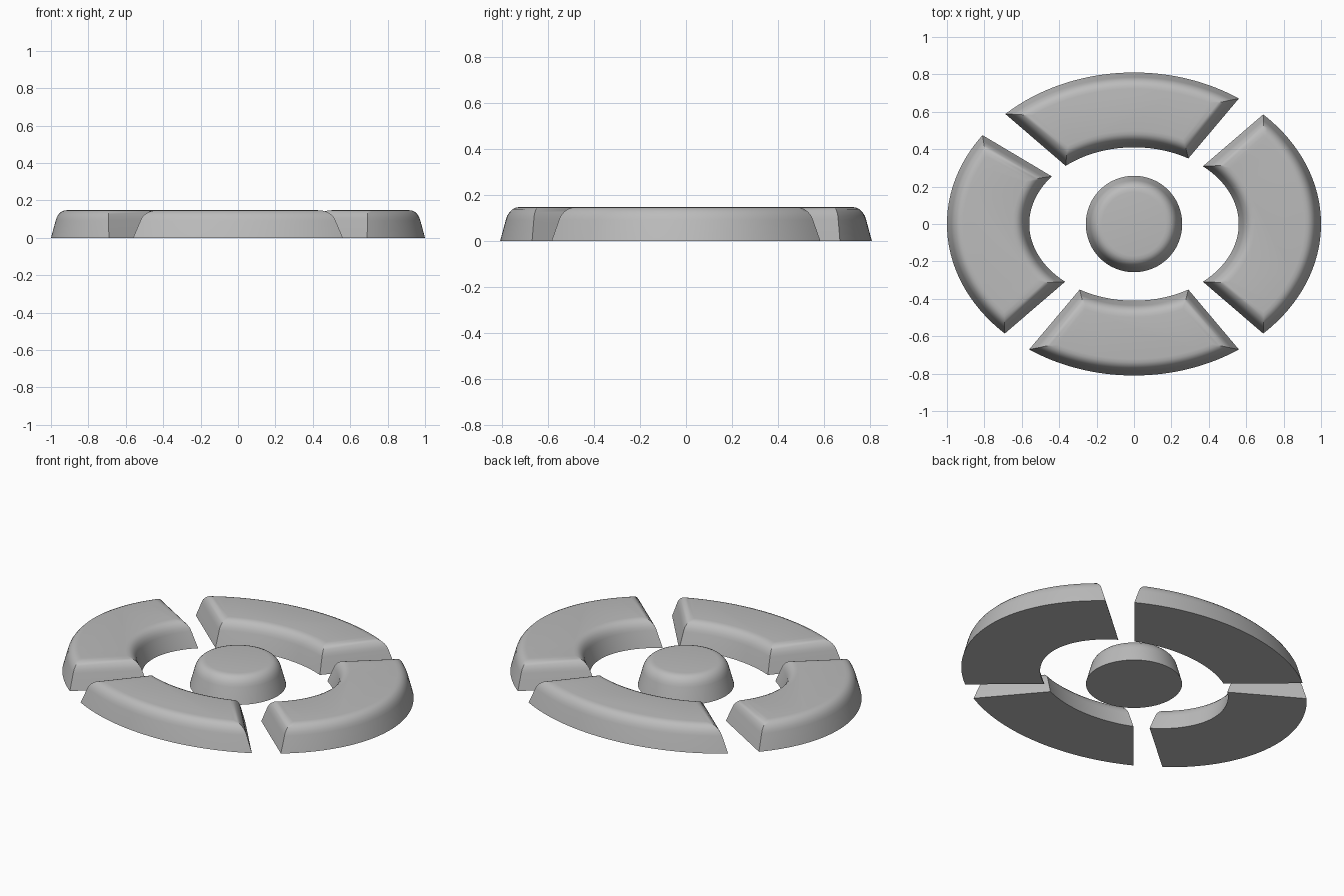
import bpy
import bmesh
import math
from mathutils import Vector

cube = bpy.data.objects.get("Cube")
if cube:
    bpy.data.objects.remove(cube, do_unlink=True)

OUTER = (1.0, 0.81)     # half axes of the outer ellipse
INNER = (0.56, 0.41)    # half axes of the inner ellipse
STEPS = 48
# Edge profile: (inset, height), a drafted wall rolling over into the flat top
PROFILE = [(0, 0), (0.025, 0.092), (0.031, 0.11), (0.041, 0.126),
           (0.054, 0.139), (0.07, 0.146), (0.088, 0.148)]

grey = bpy.data.materials.new("light grey")
grey.use_nodes = True
grey.diffuse_color = (0.5, 0.5, 0.5, 1)
grey.node_tree.nodes["Principled BSDF"].inputs["Base Color"].default_value = (0.5, 0.5, 0.5, 1)


def loft(name, rings):
    """Skin a stack of matching rings and cap both ends."""
    bm = bmesh.new()
    loops = [[bm.verts.new(p) for p in ring] for ring in rings]
    count = len(loops[0])
    for low, high in zip(loops, loops[1:]):
        for i in range(count):
            j = (i + 1) % count
            bm.faces.new((low[i], low[j], high[j], high[i]))
    bm.faces.new(loops[0][::-1])
    bm.faces.new(loops[-1])
    bmesh.ops.recalc_face_normals(bm, faces=bm.faces)
    mesh = bpy.data.meshes.new(name)
    bm.to_mesh(mesh)
    bm.free()
    mesh.materials.append(grey)
    obj = bpy.data.objects.new(name, mesh)
    bpy.context.collection.objects.link(obj)
    bpy.ops.object.select_all(action='DESELECT')
    obj.select_set(True)
    bpy.context.view_layer.objects.active = obj
    bpy.ops.object.shade_smooth_by_angle(angle=math.radians(35))


def crossing(line, inset, axes):
    """Ellipse parameter where an end line, moved sideways, leaves the ellipse."""
    start, end = Vector(line[0]), Vector(line[1])
    along = (end - start).normalized()
    p = start + Vector((-along.y, along.x)) * inset
    p = Vector((p.x / axes[0], p.y / axes[1]))
    u = Vector((along.x / axes[0], along.y / axes[1]))
    a, b, c = u.dot(u), p.dot(u), p.dot(p) - 1
    hit = p + u * ((-b + math.sqrt(b * b - a * c)) / a)
    return math.atan2(hit.y, hit.x)


def arc(first, last, inset, base, grow):
    axes = [h + grow * inset for h in base]
    t0, t1 = crossing(first, inset, axes), crossing(last, -inset, axes)
    if t1 < t0:
        t1 += math.tau
    ts = [t0 + (t1 - t0) * i / STEPS for i in range(STEPS + 1)]
    return [(axes[0] * math.cos(t), axes[1] * math.sin(t)) for t in ts]


def segment(name, first, last):
    rings = []
    for inset, z in PROFILE:
        outline = arc(first, last, inset, OUTER, -1)
        outline += arc(first, last, inset, INNER, 1)[::-1]
        rings.append([(x, y, z) for x, y in outline])
    loft(name, rings)


# End lines of the segments, each from inner corner to outer corner
wide = ((0.37, 0.31), (0.69, 0.585))
narrow = ((0.29, 0.35), (0.56, 0.67))
back_end = ((-0.37, 0.315), (-0.69, 0.59))
left_end = ((-0.44, 0.255), (-0.81, 0.475))


def flip(line, sx, sy):
    return [(x * sx, y * sy) for x, y in line]


segment("left_segment", flip(wide, 1, -1), wide)
segment("back_segment", narrow, back_end)
segment("right_segment", left_end, flip(wide, -1, -1))
segment("front_segment", flip(narrow, -1, -1), flip(narrow, 1, -1))

# Round centre button
turns = [math.tau * i / 64 for i in range(64)]
loft("centre_button", [[((0.258 - d) * math.cos(t), (0.258 - d) * math.sin(t), z)
                        for t in turns] for d, z in PROFILE])
